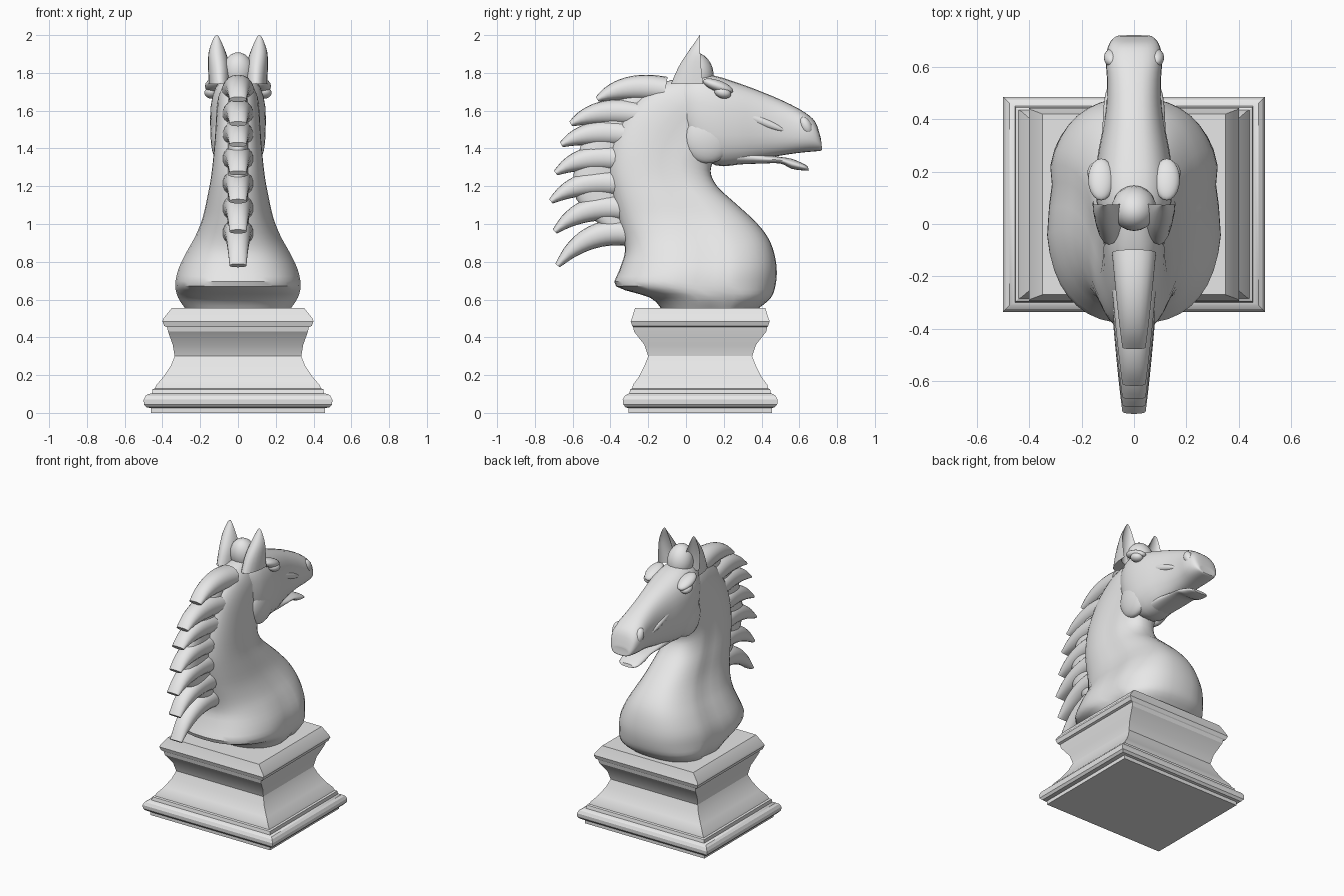
import bpy, bmesh, math
from mathutils import Vector

start = bpy.data.objects.get("Cube")
if start:
    bpy.data.objects.remove(start, do_unlink=True)

stone = bpy.data.materials.new("light_grey_stone")
stone.use_nodes = True
stone.diffuse_color = (0.8, 0.8, 0.8, 1)
stone.node_tree.nodes["Principled BSDF"].inputs["Base Color"].default_value = (0.8, 0.8, 0.8, 1)


def finish(name, bm, angle):
    """Turn a bmesh into a shaded object."""
    bmesh.ops.recalc_face_normals(bm, faces=bm.faces)
    mesh = bpy.data.meshes.new(name)
    bm.to_mesh(mesh)
    bm.free()
    mesh.materials.append(stone)
    obj = bpy.data.objects.new(name, mesh)
    bpy.context.collection.objects.link(obj)
    bpy.ops.object.select_all(action="DESELECT")
    obj.select_set(True)
    bpy.context.view_layer.objects.active = obj
    bpy.ops.object.shade_smooth_by_angle(angle=math.radians(angle))
    return obj


def skin(name, rings, angle=40):
    """Bridge equal rings of points and cap both ends."""
    bm = bmesh.new()
    loops = [[bm.verts.new(p) for p in ring] for ring in rings]
    count = len(loops[0])
    for low, high in zip(loops, loops[1:]):
        for i in range(count):
            j = (i + 1) % count
            bm.faces.new((low[i], low[j], high[j], high[i]))
    bm.faces.new(loops[0])
    bm.faces.new(loops[-1])
    return finish(name, bm, angle)


def refine(keys, steps):
    """Smoothly interpolate between key sections."""
    result = []
    for i in range(len(keys) - 1):
        around = [keys[max(0, min(len(keys) - 1, i + k))] for k in (-1, 0, 1, 2)]
        for s in range(steps):
            t = s / steps
            result.append([b + t / 2 * (c - a + t * (2*a - 5*b + 4*c - d + t * (3*(b - c) + d - a)))
                           for a, b, c, d in zip(*around)])
    return result + [list(keys[-1])]


def power(value, n):
    return math.copysign(abs(value) ** (2 / n), value)


def loft(name, keys, n=2.2, sides=28, steps=3, x=0, groove=0, cupped=False):
    """Sections are (y, z) of one edge, (y, z) of the other, half width, optional x."""
    rings = []
    for section in refine(keys, steps):
        ay, az, by, bz, width = section[:5]
        cx = section[5] if len(section) > 5 else x
        ring = []
        for i in range(sides):
            turn = math.tau * i / sides
            p, q = power(math.cos(turn), n), power(math.sin(turn), n)
            dent = 1 - groove * math.exp(-((p - 0.15) / 0.16) ** 2)
            if cupped and p > 0:
                p *= -0.4
            ring.append((cx + width * q * dent,
                         (ay + by) / 2 + (by - ay) / 2 * p,
                         (az + bz) / 2 + (bz - az) / 2 * p))
        rings.append(ring)
    return skin(name, rings)


def blob(name, centre, radii, tilt=0):
    """Stretched sphere, tilted about x."""
    bm = bmesh.new()
    bmesh.ops.create_uvsphere(bm, u_segments=20, v_segments=12, radius=1)
    obj = finish(name, bm, 60)
    obj.location, obj.scale = centre, radii
    obj.rotation_euler.x = math.radians(tilt)
    return obj


# Stepped rectangular pedestal: z, half width, half depth
profile = [(0, .46, .38), (.025, .46, .38), (.03, .485, .395), (.045, .498, .408),
           (.07, .5, .41), (.09, .49, .4), (.1, .475, .385), (.103, .455, .375),
           (.125, .452, .37), (.13, .44, .36), (.15, .43, .355), (.19, .395, .325),
           (.25, .355, .295), (.3, .335, .275), (.36, .345, .295), (.43, .37, .35),
           (.455, .375, .355), (.46, .39, .36), (.485, .4, .368), (.5, .395, .362),
           (.555, .35, .345)]
corners = [(-1, -1), (1, -1), (1, 1), (-1, 1)]
skin("pedestal", [[(sx * w, .075 + sy * d, z) for sx, sy in corners]
                  for z, w, d in profile], 25)

# Chest and neck: back edge, front edge, half width
loft("chest_and_neck", [
    (-.13, .55, .38, .55, .28), (-.19, .61, .45, .61, .32), (-.37, .67, .475, .68, .335),
    (-.355, .75, .48, .77, .32), (-.325, .84, .46, .87, .275), (-.33, .92, .42, .95, .23),
    (-.36, 1.03, .35, 1.03, .19), (-.39, 1.15, .25, 1.12, .165), (-.41, 1.27, .165, 1.2, .145),
    (-.4, 1.4, .13, 1.28, .132), (-.36, 1.52, .16, 1.36, .123), (-.28, 1.64, .2, 1.42, .117),
    (-.14, 1.74, .24, 1.5, .11), (0, 1.78, .2, 1.6, .08)],
    n=2.5, sides=40, groove=.07)

# Head and muzzle: top edge, underside, half width
loft("head", [
    (-.05, 1.74, -.02, 1.5, .09), (.05, 1.79, .05, 1.38, .135), (.15, 1.785, .16, 1.31, .148),
    (.25, 1.755, .28, 1.315, .138), (.35, 1.72, .37, 1.335, .12), (.45, 1.68, .46, 1.355, .106),
    (.55, 1.635, .55, 1.37, .103), (.63, 1.59, .63, 1.38, .108), (.685, 1.54, .69, 1.385, .095),
    (.712, 1.46, .718, 1.39, .07), (.715, 1.44, .72, 1.4, .05)], n=2.5)

# Lower jaw, separated from the upper lip by the open mouth
loft("lower_jaw", [
    (.27, 1.4, .27, 1.315, .09), (.4, 1.37, .4, 1.32, .085), (.5, 1.355, .5, 1.32, .08),
    (.56, 1.345, .56, 1.292, .08), (.62, 1.32, .63, 1.283, .072), (.645, 1.305, .65, 1.284, .05)])

# Forelock between the ears
blob("forelock", (0, .06, 1.8), (.085, .085, .11), 15)

# Paired features
for side, label in ((1, "left"), (-1, "right")):
    ear = [(-.08, 1.74, .26, 1.74, .06, .095), (-.04, 1.83, .2, 1.83, .058, .1),
           (.01, 1.91, .14, 1.91, .045, .11), (.06, 1.98, .09, 1.98, .018, .113),
           (.07, 2, .075, 2, .004, .112)]
    loft(label + "_ear", [s[:5] + (side * s[5],) for s in ear], n=2, sides=20, cupped=True)
    blob(label + "_cheek", (side * .09, .12, 1.46), (.055, .13, .14), -20)
    blob(label + "_eye", (side * .14, .195, 1.695), (.038, .045, .03), -15)
    blob(label + "_brow", (side * .125, .17, 1.73), (.05, .085, .03), -20)
    blob(label + "_nostril", (side * .085, .635, 1.52), (.03, .03, .05), 25)
    blob(label + "_cheekbone", (side * .095, .36, 1.56), (.025, .18, .025), -22)

# Mane: a solid crest with overlapping drooping locks
loft("mane_crest", [
    (-.42, .96, -.28, .96, .06), (-.58, 1.13, -.3, 1.13, .055), (-.59, 1.3, -.3, 1.3, .055),
    (-.53, 1.47, -.28, 1.43, .055), (-.43, 1.6, -.22, 1.5, .055), (-.27, 1.72, -.12, 1.6, .05)])

locks = [((-.28, .95), (-.68, .78)), ((-.31, 1.08), (-.695, .96)), ((-.33, 1.21), (-.715, 1.12)),
         ((-.33, 1.34), (-.69, 1.27)), ((-.3, 1.47), (-.66, 1.42)), ((-.25, 1.58), (-.61, 1.53)),
         ((-.11, 1.71), (-.47, 1.66))]
for number, (root, tip) in enumerate(locks, 1):
    root, tip = Vector(root), Vector(tip)
    bend = Vector((root.x * .4 + tip.x * .6, root.y + .04))
    sections = []
    for k in range(7):
        t = k / 6
        point = root * (1 - t) ** 2 + bend * 2 * t * (1 - t) + tip * t * t
        along = ((bend - root) * (1 - t) + (tip - bend) * t).normalized()
        half = Vector((along.y, -along.x)) * (.07 - .055 * t ** 2.5)
        a, b = point + half, point - half
        sections.append((a.x, a.y, b.x, b.y, .085 - .04 * t))
    loft("mane_lock_%d" % number, sections, sides=18, steps=2)
